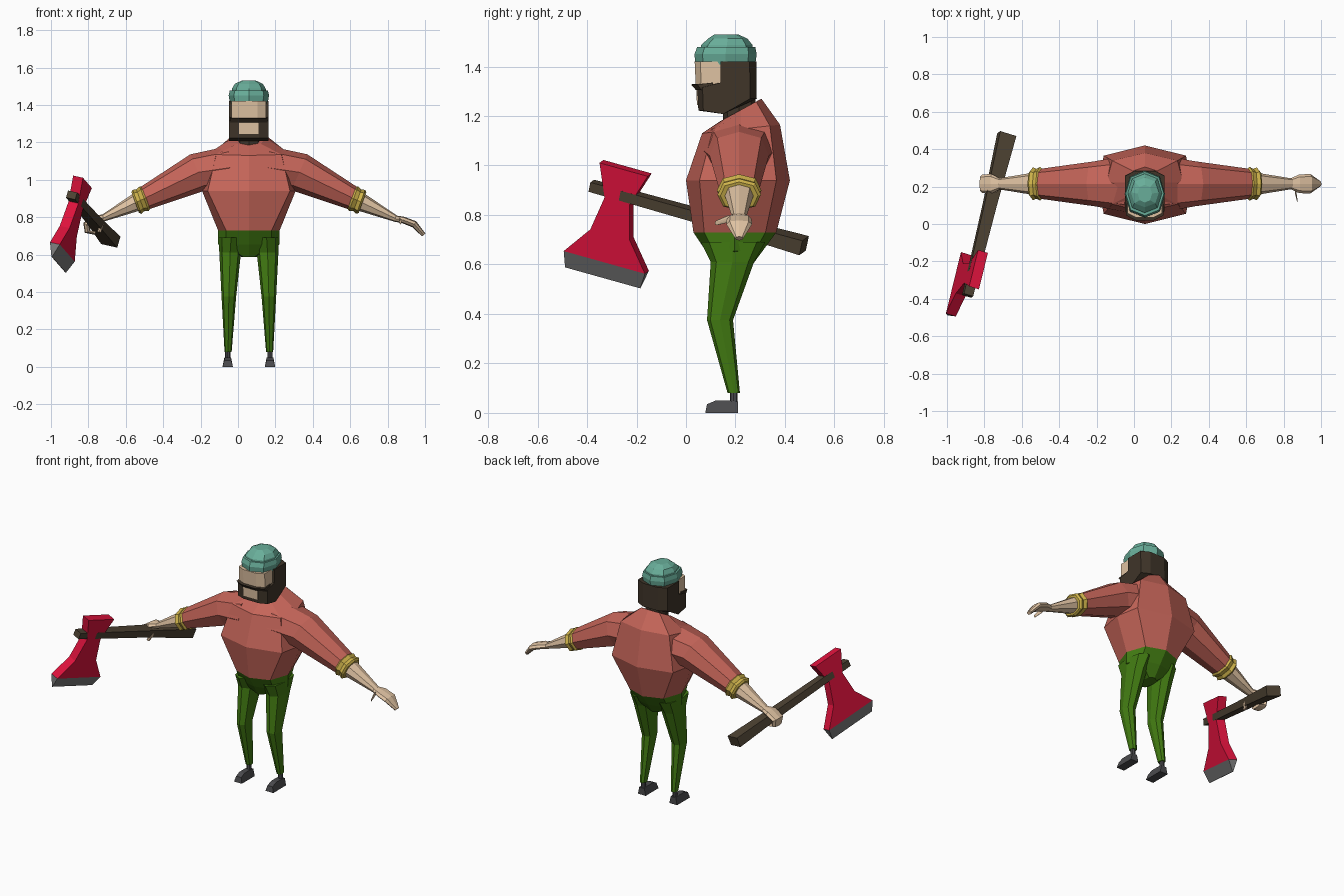
import bpy, bmesh
from math import cos, sin, radians
from mathutils import Vector

if "Cube" in bpy.data.objects:
    bpy.data.objects.remove(bpy.data.objects["Cube"])

CX, CY = 0.058, 0.215   # body axis


def mat(name, *rgb):
    m = bpy.data.materials.new(name)
    m.diffuse_color = (*rgb, 1)
    m.use_nodes = True
    m.node_tree.nodes["Principled BSDF"].inputs["Base Color"].default_value = m.diffuse_color
    return m


SHIRT = mat("shirt_red", .56, .13, .1)
GREEN = mat("trouser_green", .055, .2, .006)
SKIN = mat("skin", .74, .54, .36)
BROWN = mat("hair_brown", .05, .035, .022)
WOOD = mat("wood", .075, .055, .033)
TEAL = mat("hat_teal", .14, .42, .32)
GOLD = mat("gold", .62, .45, .07)
RED = mat("blade_red", .72, .006, .045)
DARK = mat("shoe_dark", .07, .07, .075)
STEEL = mat("steel", .2, .2, .2)


def loft(name, rings, material):
    """Skin a list of equal-length point rings and cap both ends."""
    bm = bmesh.new()
    vs = [[bm.verts.new(p) for p in r] for r in rings]
    n = len(vs[0])
    for a, b in zip(vs, vs[1:]):
        for i in range(n):
            j = (i + 1) % n
            bm.faces.new((a[i], a[j], b[j], b[i]))
    bm.faces.new(vs[0])
    bm.faces.new(vs[-1])
    bmesh.ops.recalc_face_normals(bm, faces=bm.faces)
    me = bpy.data.meshes.new(name)
    bm.to_mesh(me)
    bm.free()
    me.materials.append(material)
    ob = bpy.data.objects.new(name, me)
    bpy.context.collection.objects.link(ob)
    return ob


def octagon(k=.74, j=.74):
    return [(0, -1), (k, -j), (1, 0), (k, j), (0, 1), (-k, j), (-1, 0), (-k, -j)]


def level(x, hw, front, back, z, z_back=None, k=.74, j=.74):
    """Octagonal cross-section lying flat, optionally tilted to the back."""
    m, h = (front + back) / 2, (back - front) / 2
    zb = z if z_back is None else z_back
    return [(x + u * hw, m + v * h, z + (zb - z) * (v + 1) / 2) for u, v in octagon(k, j)]


def limb(side, dx, z, hy, hz, ang, y=CY):
    """Octagonal cross-section across a limb dropping outward by ang degrees."""
    a = radians(ang)
    return [(CX + side * (dx + v * hz * sin(a)), y + u * hy, z + v * hz * cos(a))
            for u, v in octagon()]


# Torso
loft("shirt_body", [
    level(CX, .165, .03, .365, .73),
    level(CX, .25, 0, .42, .94, k=.88),
    level(CX, .205, .065, .38, 1.13, 1.165, k=.85),
    level(CX, .088, .14, .305, 1.18, 1.27)], SHIRT)
loft("neck", [level(CX, .065, .15, .28, z) for z in (1.15, 1.28)], BROWN)

# Trousers
loft("trouser_seat", [
    level(CX, .165, .03, .365, .73),
    level(CX, .165, .08, .31, .655),
    level(CX, .04, .12, .26, .587)], GREEN)
for s, tag in ((-1, "right"), (1, "left")):
    loft(tag + "_trouser_leg", [
        level(CX + s * .095, .066, .06, .32, .69),
        level(CX + s * .1, .058, .1, .275, .61),
        level(CX + s * .107, .039, .085, .19, .375),
        level(CX + s * .111, .019, .168, .218, .08)], GREEN)
    # Shoes
    loft(tag + "_ankle", [level(CX + s * .113, .014, .178, .208, z) for z in (.03, .09)], DARK)
    side = [(.21, 0), (.21, .045), (.175, .05), (.12, .05), (.085, .035), (.078, 0)]
    loft(tag + "_shoe", [[(CX + s * .113 + e * (.028 if z < .03 else .018), y, z)
                          for y, z in side] for e in (-1, 1)], DARK)

# Arms with cuffs
for s, tag in ((-1, "right"), (1, "left")):
    loft(tag + "_sleeve", [
        limb(s, .1, 1.065, .15, .115, 5),
        limb(s, .27, 1.04, .12, .105, 24),
        limb(s, .56, .9, .08, .063, 22)], SHIRT)
    loft(tag + "_cuff", [
        limb(s, .58 + o * .92, .89 - o * .4, .08 * f, .062 * f, 20)
        for o, f in ((-.034, 1), (-.022, 1.13), (0, 1.0), (.02, 1.1), (.03, .95))], GOLD)
    loft(tag + "_forearm", [
        limb(s, .58, .89, .062, .052, 24),
        limb(s, .79, .79, .028, .017, 20)], SKIN)

# Open hand with thumb
loft("left_hand", [
    limb(1, .78, .793, .029, .017, 15),
    limb(1, .825, .785, .05, .018, 15),
    limb(1, .885, .762, .052, .019, 30),
    limb(1, .935, .705, .016, .012, 50)], SKIN)
loft("left_thumb", [
    limb(1, .805, .785, .02, .014, 10, .175),
    limb(1, .815, .768, .008, .01, 10, .125)], SKIN)

# Gripping hand curling over the handle
loft("right_hand", [
    limb(-1, .775, .797, .029, .018, 15),
    limb(-1, .82, .79, .052, .02, 15),
    limb(-1, .868, .76, .05, .02, 60),
    limb(-1, .862, .722, .045, .016, 110),
    limb(-1, .82, .715, .035, .01, 180)], SKIN)
loft("right_thumb", [
    limb(-1, .785, .775, .022, .016, 40, .175),
    limb(-1, .8, .72, .012, .01, 80, .14)], SKIN)


# Head: side profiles swept across x, narrowed at the outer slices
def head_part(name, profile, hw, material, inner=.5, k=.8, mid=.15):
    slices = [(-1, k), (-inner, 1), (inner, 1), (1, k)]
    return loft(name, [[(CX + e * hw, mid + (y - mid) * f, z) for y, z in profile]
                       for e, f in slices], material)


head_part("face", [(.035, 1.42), (.04, 1.31), (.2, 1.31), (.2, 1.42)], .093, SKIN)
head_part("hair_and_beard", [
    (.138, 1.42), (.284, 1.42), (.286, 1.27), (.15, 1.208), (.05, 1.222),
    (.046, 1.315), (.138, 1.335)], .106, BROWN)
head_part("mustache", [(.02, 1.328), (.04, 1.305), (.1, 1.305), (.1, 1.335)], .1, BROWN)
head_part("mouth", [(.042, 1.31), (.044, 1.245), (.1, 1.245), (.1, 1.31)], .052, SKIN, k=1)

# Hat: band and crown
loft("hat_band", [
    level(CX, .1, .038, .28, 1.408),
    level(CX, .108, .034, .286, 1.45),
    level(CX, .102, .045, .28, 1.478)], TEAL)
loft("hat_crown", [
    level(CX, .094, .056, .272, 1.46),
    level(CX, .09, .062, .268, 1.488),
    level(CX, .075, .09, .248, 1.513),
    level(CX, .038, .115, .21, 1.53)], TEAL)

# Axe: s runs along the handle, t down the blade, n across its thickness
O = Vector((-.835, -.243, .99))
D = Vector((.229, .938, -.262)).normalized()
E = Vector((-.271, -.196, -.942)).normalized()
N = D.cross(E)


def axe(s, t, n):
    return O + D * s + E * t + N * n


def rect(s, t, hs, ht, hn):
    """Rectangle across the handle (hs = 0) or across the blade (ht = 0)."""
    return [axe(s + a * hs, t + a * ht, b * hn - .004)
            for a, b in ((-1, -1), (1, -1), (1, 1), (-1, 1))]


loft("axe_handle", [rect(-.125, .11, 0, .02, .026), rect(.4, .11, 0, .023, .034),
                    rect(.793, .112, 0, .031, .046)], WOOD)
loft("axe_blade", [rect(0, t, h, 0, .028) for t, h in
                   ((0, .104), (.135, .054), (.28, .085), (.398, .175))], RED)
loft("axe_edge", [rect(0, .398, .175, 0, .028), rect(0, .47, .162, 0, .002)], STEEL)
